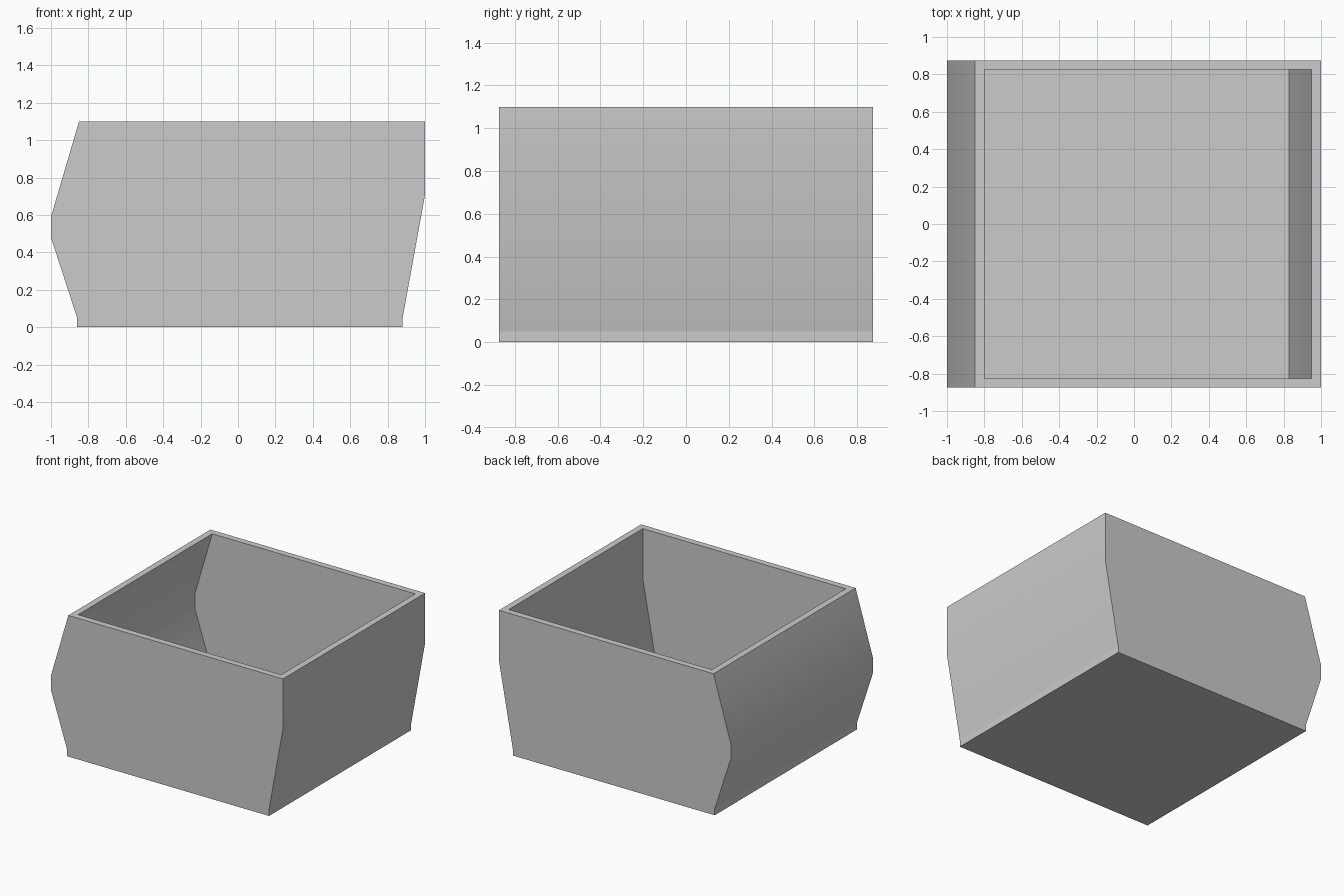
import bpy, bmesh, math

cube = bpy.data.objects.get("Cube")
if cube:
    bpy.data.objects.remove(cube, do_unlink=True)

grey = bpy.data.materials.new("light_grey")
grey.use_nodes = True
grey.diffuse_color = (0.6, 0.6, 0.6, 1)
grey.node_tree.nodes["Principled BSDF"].inputs["Base Color"].default_value = (0.6, 0.6, 0.6, 1)

HALF_DEPTH = 0.875
WALL = 0.05
TOP = 1.1

# Side silhouettes (x, z) from bottom to rim
LEFT = [(0.88, WALL), (1.0, 0.71), (1.0, TOP)]
RIGHT = [(-0.86, WALL), (-1.0, 0.48), (-1.0, 0.59), (-0.85, TOP)]


def finish(bm, name, smooth):
    mesh = bpy.data.meshes.new(name)
    bmesh.ops.recalc_face_normals(bm, faces=bm.faces)
    bm.to_mesh(mesh)
    bm.free()
    obj = bpy.data.objects.new(name, mesh)
    obj.data.materials.append(grey)
    bpy.context.collection.objects.link(obj)
    if smooth:
        bpy.ops.object.select_all(action='DESELECT')
        obj.select_set(True)
        bpy.context.view_layer.objects.active = obj
        bpy.ops.object.shade_smooth_by_angle(angle=math.radians(30))
    return obj


def shell(bm, inset):
    """Four walls following the silhouette; returns the front and back outlines."""
    outline = [(x - inset, z) for x, z in LEFT]
    outline += [(x + inset, z) for x, z in reversed(RIGHT)]
    y = HALF_DEPTH - inset
    front, back = ([bm.verts.new((x, s * y, z)) for x, z in outline] for s in (-1, 1))
    bm.faces.new(front)
    bm.faces.new(back)
    for i in range(len(outline) - 1):
        if i != len(LEFT) - 1:  # leave the top open
            bm.faces.new((front[i], front[i + 1], back[i + 1], back[i]))
    return front, back


# Bulging walls with a flat rim at the top and a seam at the bottom
bm = bmesh.new()
outer = shell(bm, 0)
inner = shell(bm, WALL)
k = len(LEFT) - 1
for a, b in ((k, k + 1), (0, -1)):
    rings = [(f[a], f[b], r[b], r[a]) for f, r in (outer, inner)]
    for i in range(4):
        j = (i + 1) % 4
        bm.faces.new((rings[0][i], rings[0][j], rings[1][j], rings[1][i]))
finish(bm, "box_walls", True)

# Flat base plate
bm = bmesh.new()
bmesh.ops.create_cube(bm, size=1)
x0, x1 = RIGHT[0][0], LEFT[0][0]
for v in bm.verts:
    v.co = ((x0 + x1) / 2 + v.co.x * (x1 - x0), v.co.y * 2 * HALF_DEPTH, (v.co.z + 0.5) * WALL)
finish(bm, "base_plate", False)
